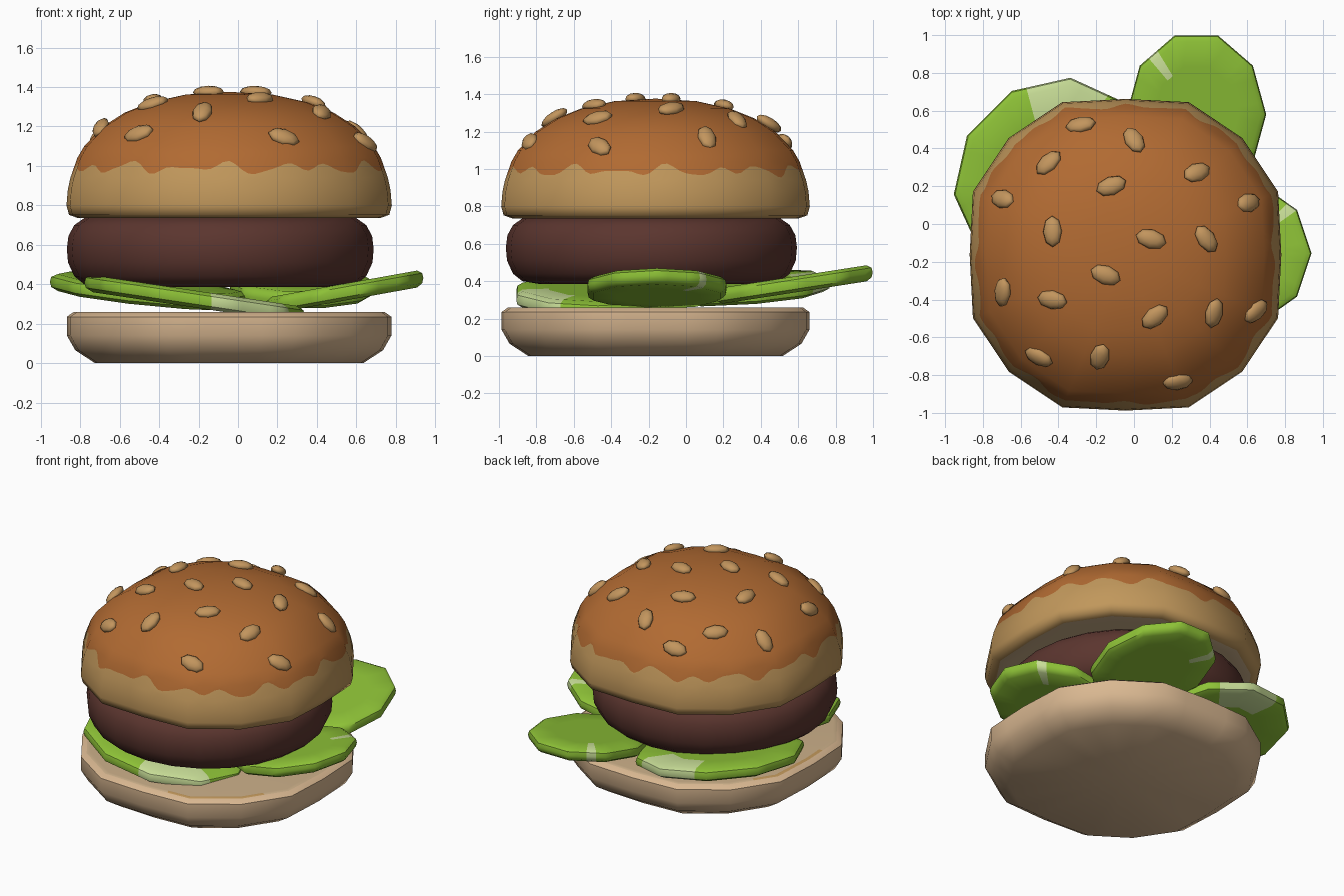
import bpy, bmesh, math
from mathutils import Vector, Matrix

if "Cube" in bpy.data.objects:
    bpy.data.objects.remove(bpy.data.objects["Cube"])


def material(name, *rgb):
    m = bpy.data.materials.new(name)
    m.diffuse_color = (*rgb, 1)
    m.use_nodes = True
    m.node_tree.nodes["Principled BSDF"].inputs["Base Color"].default_value = m.diffuse_color
    return m


CRUST = material("toasted crust", 0.44, 0.145, 0.032)
BAND = material("pale crust", 0.53, 0.31, 0.105)
BREAD = material("bread", 0.70, 0.48, 0.285)
CRUMB = material("cut bread", 0.60, 0.43, 0.25)
MEAT = material("meat", 0.105, 0.036, 0.028)
GREEN = material("leaf green", 0.27, 0.54, 0.038)
PALE = material("pale leaf", 0.58, 0.73, 0.31)
SEED = material("seed", 0.54, 0.30, 0.11)


def loft(name, centre, profile, corners, sub, outline, mats, rule,
         shear=(0, 0), soft_normals=False):
    """Stack rings of an n-sided outline; profile(angle) gives (scale, z) from bottom to top."""
    bm = bmesh.new()
    n = corners * sub
    plans, angles = [], []
    for k in range(n):
        c, t = divmod(k, sub)
        a = outline(c * math.tau / corners)
        b = outline((c + 1) * math.tau / corners)
        plans.append(a.lerp(b, t / sub))
        angles.append(k * math.tau / n)
    profs = [profile(a) for a in angles]
    count = len(profs[0])
    rings, normals = [], []
    for i in range(count):
        ring = []
        for k in range(n):
            s, z = profs[k][i]
            if s == 0 and ring:
                ring.append(ring[0])
                continue
            p = plans[k] * s
            ring.append(bm.verts.new((p.x, p.y, z + shear[0] * p.x + shear[1] * p.y)))
            lo, hi = profs[k][max(i - 1, 0)], profs[k][min(i + 1, count - 1)]
            dr, dz = hi[0] - lo[0], hi[1] - lo[1]
            if s == 0:
                dz, dr = 0, (1 if i == 0 else -1)
            normals.append(Vector((dz * math.cos(angles[k]),
                                   dz * math.sin(angles[k]), -dr)).normalized())
        rings.append(ring)
    for i in range(count - 1):
        for k in range(n):
            j = (k + 1) % n
            loop = []
            for v in (rings[i][k], rings[i][j], rings[i + 1][j], rings[i + 1][k]):
                if v not in loop:
                    loop.append(v)
            f = bm.faces.new(loop)
            f.smooth = True
            f.material_index = rule(i, math.degrees((k + 0.5) * math.tau / n))
    me = bpy.data.meshes.new(name)
    bm.to_mesh(me)
    bm.free()
    for m in mats:
        me.materials.append(m)
    ob = bpy.data.objects.new(name, me)
    bpy.context.collection.objects.link(ob)
    ob.location = centre
    if soft_normals:
        me.normals_split_custom_set_from_vertices(normals)
    else:
        bpy.ops.object.select_all(action='DESELECT')
        ob.select_set(True)
        bpy.context.view_layer.objects.active = ob
        bpy.ops.object.shade_smooth_by_angle(angle=math.radians(40))
    return ob


def bun_radius(a):
    q = round(a / (math.tau / 16)) % 4
    return 1.0 if q == 0 else 1.06


def bun_outline(a):
    return Vector((math.cos(a), math.sin(a))) * bun_radius(a)


BUN = Vector((-0.045, -0.163, 0))

# bottom bun, with toasted streaks on the rim of the cut face
base = [(0, 0), (0.68, 0), (0.78, 0.065), (0.823, 0.14), (0.823, 0.235),
        (0.79, 0.258), (0.765, 0.26), (0, 0.26)]


def base_rule(i, a):
    if i == 5 and (285 < a < 328 or 146 < a < 186):
        return 2
    return 1 if i >= 5 else 0


loft("bottom_bun", BUN, lambda a: base, 16, 2, bun_outline, [BREAD, CRUMB, BAND], base_rule)

# top bun: dome with a wavy toasting line
dome = [(0.825, 0.80), (0.818, 0.88), (0.805, 0.94), (0.77, 1.04), (0.735, 1.10),
        (0.64, 1.20), (0.53, 1.27), (0.40, 1.322), (0.22, 1.362), (0, 1.376)]


def dome_r(z):
    for (r0, z0), (r1, z1) in zip(dome, dome[1:]):
        if z0 <= z <= z1:
            return r0 + (r1 - r0) * (z - z0) / (z1 - z0)
    return 0


def top_profile(a):
    z = 0.99 + 0.02 * math.sin(19 * a) + 0.014 * math.sin(11 * a + 1) + 0.008 * math.sin(31 * a)
    under = [(0, 0.735), (0.70, 0.735), (0.765, 0.735), (0.812, 0.752)]
    return under + dome[:3] + [(dome_r(z), z)] + dome[3:]


loft("top_bun", BUN, top_profile, 16, 10, bun_outline, [CRUMB, BAND, CRUST],
     lambda i, a: 0 if i < 2 else 1 if i < 7 else 2, soft_normals=True)

# patty
meat = [(0, 0.385), (0.60, 0.385), (0.69, 0.40), (0.74, 0.44), (0.772, 0.51), (0.778, 0.58),
        (0.77, 0.645), (0.74, 0.70), (0.69, 0.735), (0, 0.735)]
loft("patty", (-0.09, -0.185, 0), lambda a: meat, 24, 1,
     lambda a: Vector((math.cos(a), math.sin(a))), [MEAT], lambda i, a: 0)


# tilted green slices with pale wedges near the rim
def slice_disc(name, centre, rx, ry, turn, shear, wedge):
    h = 0.043
    prof = [(0, -h), (0.6, -h), (0.92, -h), (0.985, -0.6 * h), (1, 0), (0.985, 0.6 * h),
            (0.92, h), (0.6, h), (0, h)]
    rot = Matrix.Rotation(turn, 2)

    def outline(a):
        return rot @ Vector((rx * math.cos(a), ry * math.sin(a)))

    loft(name, centre, lambda a: prof, 10, 4, outline, [GREEN, PALE],
         lambda i, a: int(0 < i < 7 and wedge[0] < a < wedge[1]), shear)


slice_disc("slice_back", (0.33, 0.58, 0.382), 0.37, 0.44, 0, (0, 0.155), (126, 136))
slice_disc("slice_right", (0.54, -0.155, 0.36), 0.40, 0.39, 0, (0.18, 0), (36, 46))
slice_disc("slice_left", (-0.45, 0.27, 0.365), 0.54, 0.47, math.radians(45),
           (-0.11, 0.07), (8, 64))
slice_disc("slice_front", (-0.22, -0.47, 0.325), 0.56, 0.46, 0, (-0.15, 0), (276, 333))

# seeds: x, y, turn in degrees
SEEDS = [(-.28, .52, 0), (-.45, .32, 45), (0, .44, -70), (-.12, .2, 20), (.33, .27, 30),
         (.6, .11, 20), (-.69, .13, -20), (-.43, -.04, 92), (.09, -.08, -15),
         (.38, -.08, -50), (-.15, -.27, -20), (-.69, -.36, 65), (-.43, -.4, -5),
         (.11, -.49, 40), (.42, -.47, 85), (.64, -.46, 20), (-.5, -.7, -10),
         (-.18, -.7, 75), (.23, -.83, -10)]


def dome_point(x, y):
    """Height and outward normal of the dome above a plan position."""
    d = Vector((x - BUN.x, y - BUN.y))
    r = d.length / 1.035
    for (r0, z0), (r1, z1) in zip(dome, dome[1:]):
        if r1 <= r <= r0:
            z = z0 + (z1 - z0) * (r0 - r) / (r0 - r1)
            u = d.normalized()
            return z, Vector((u.x * (z1 - z0), u.y * (z1 - z0), r0 - r1)).normalized()
    return dome[0][1], Vector((0, 0, 1))


bm = bmesh.new()
for x, y, turn in SEEDS:
    z, up = dome_point(x, y)
    t = math.radians(turn)
    along = Vector((math.cos(t), math.sin(t), 0))
    along = (along - up * along.dot(up)).normalized()
    side = up.cross(along)
    frame = Matrix((along, side, up)).transposed().to_4x4()
    place = Matrix.Translation(Vector((x, y, z)) + up * 0.008) @ frame
    bmesh.ops.create_uvsphere(bm, u_segments=8, v_segments=6, radius=1,
                              matrix=place @ Matrix.Diagonal((0.083, 0.051, 0.032, 1)))
for f in bm.faces:
    f.smooth = True
me = bpy.data.meshes.new("sesame_seeds")
bm.to_mesh(me)
bm.free()
me.materials.append(SEED)
bpy.context.collection.objects.link(bpy.data.objects.new("sesame_seeds", me))
